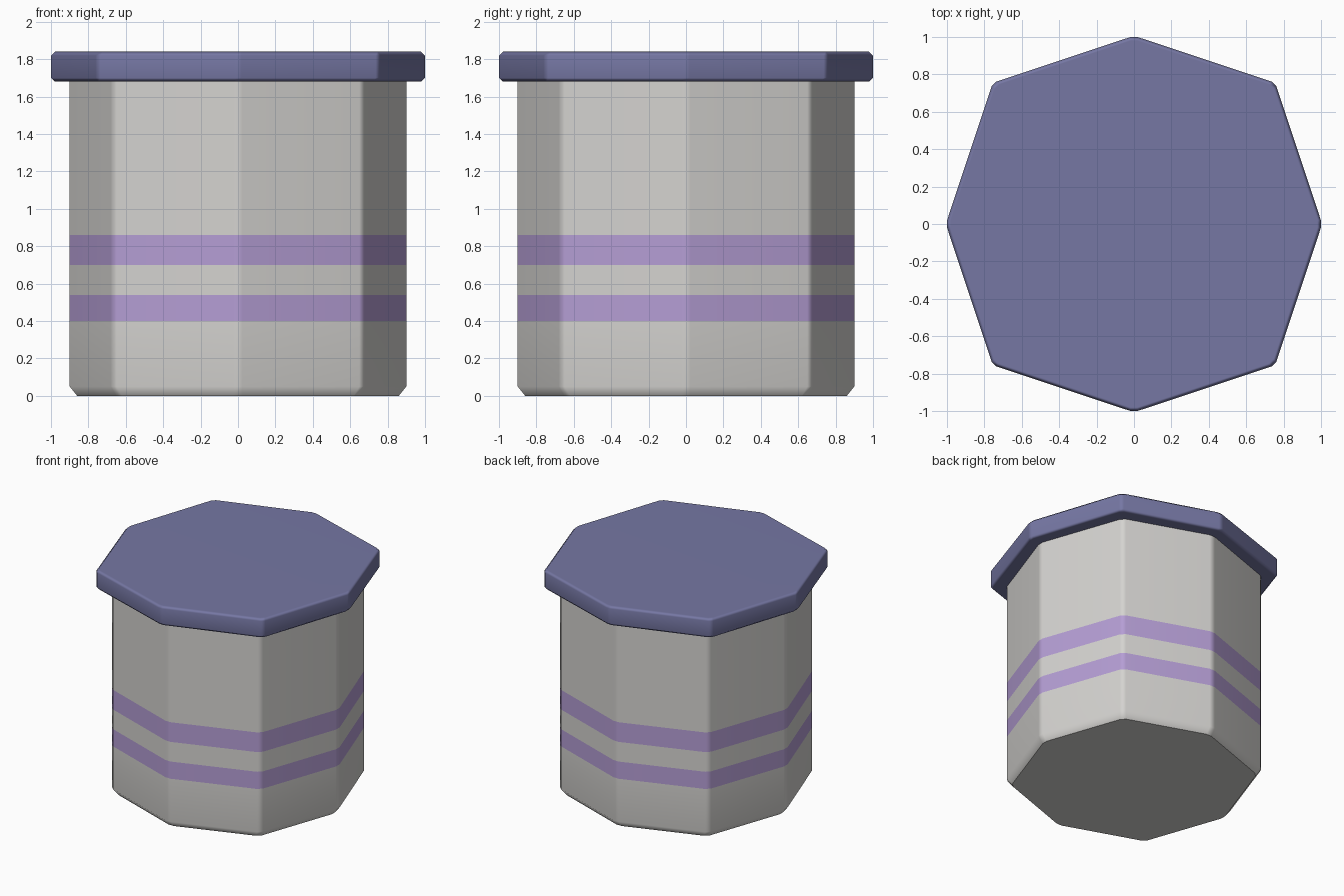
import bpy, bmesh, math
from mathutils import Vector

if "Cube" in bpy.data.objects:
    bpy.data.objects.remove(bpy.data.objects["Cube"])


def material(name, rgb):
    m = bpy.data.materials.new(name)
    m.diffuse_color = (*rgb, 1)
    m.use_nodes = True
    m.node_tree.nodes["Principled BSDF"].inputs["Base Color"].default_value = m.diffuse_color
    return m


def ring(axis, diag, cut):
    """Octagon outline with each corner trimmed by a small bevel."""
    corners = [Vector((1, 0)), Vector((1, 1)), Vector((0, 1)), Vector((-1, 1)),
               Vector((-1, 0)), Vector((-1, -1)), Vector((0, -1)), Vector((1, -1))]
    pts = [c * (axis if i % 2 == 0 else diag) for i, c in enumerate(corners)]
    out = []
    for i, p in enumerate(pts):
        for q in (pts[i - 1], pts[(i + 1) % 8]):
            out.append(p + (q - p).normalized() * cut)
    return out


def octagon_loft(name, axis, diag, cut, profile, mats, bands=()):
    """profile: (inset, z) pairs, capped at both ends."""
    bm = bmesh.new()
    rings = []
    for inset, z in profile:
        s = 1 - inset / axis
        rings.append([bm.verts.new((p.x, p.y, z)) for p in ring(axis * s, diag * s, cut)])
    for a, b in zip(rings, rings[1:]):
        for i in range(16):
            j = (i + 1) % 16
            bm.faces.new((a[i], a[j], b[j], b[i]))
    bm.faces.new(rings[0][::-1])
    bm.faces.new(rings[-1])
    for f in bm.faces:
        z = f.calc_center_median().z
        f.material_index = int(any(lo < z < hi for lo, hi in bands))
    me = bpy.data.meshes.new(name)
    bm.to_mesh(me)
    bm.free()
    for m in mats:
        me.materials.append(m)
    ob = bpy.data.objects.new(name, me)
    bpy.context.collection.objects.link(ob)
    bpy.ops.object.select_all(action='DESELECT')
    bpy.context.view_layer.objects.active = ob
    ob.select_set(True)
    bpy.ops.object.shade_smooth_by_angle(angle=math.radians(50))
    wn = ob.modifiers.new("face_weighted", 'WEIGHTED_NORMAL')
    wn.keep_sharp = True
    return ob


grey = material("warm_light_grey", (0.66, 0.65, 0.63))
purple = material("lilac_stripe", (0.46, 0.34, 0.66))
blue = material("slate_blue", (0.18, 0.185, 0.37))

# Jar body with two painted stripes
octagon_loft("jar_body", 0.908, 0.672, 0.025,
             [(0.04, 0), (0, 0.05), (0, 0.40), (0, 0.54), (0, 0.70), (0, 0.86), (0, 1.70)],
             [grey, purple], bands=[(0.40, 0.54), (0.70, 0.86)])

# Lid
octagon_loft("lid", 1.006, 0.755, 0.02,
             [(0.02, 1.68), (0, 1.70), (0, 1.82), (0.02, 1.84)], [blue])
